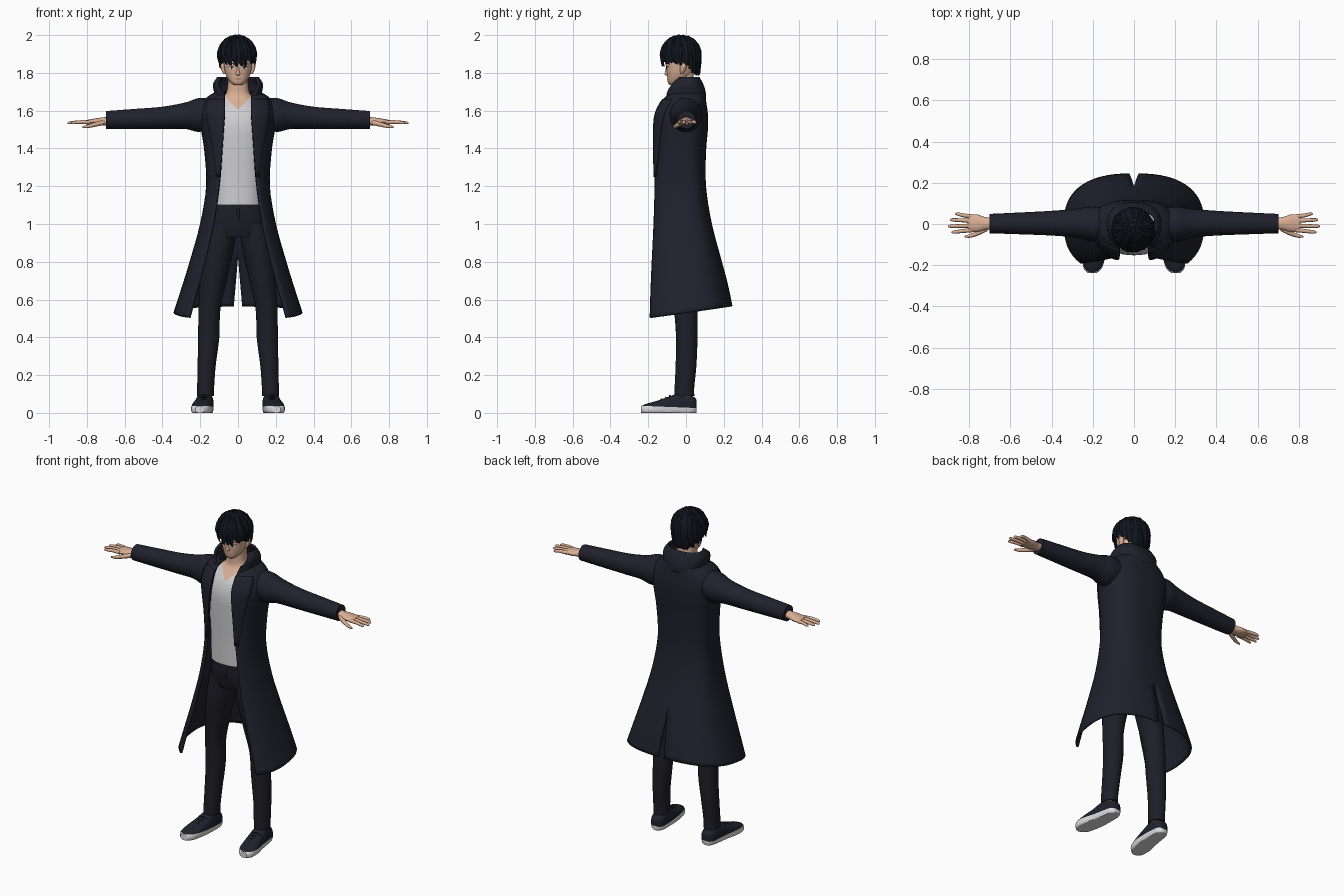
import bpy, bmesh, math, random
from mathutils import Vector
from mathutils.bvhtree import BVHTree

random.seed(4)
if "Cube" in bpy.data.objects:
    bpy.data.objects.remove(bpy.data.objects["Cube"])


def material(name, r, g, b):
    m = bpy.data.materials.new(name)
    m.use_nodes = True
    m.diffuse_color = (r, g, b, 1)
    m.node_tree.nodes["Principled BSDF"].inputs["Base Color"].default_value = (r, g, b, 1)
    return m


COAT = material("navy coat", .014, .015, .025)
TROUSERS = material("dark trousers", .013, .013, .021)
HAIR = material("blue black hair", .006, .008, .014)
SHIRT = material("pale grey shirt", .62, .62, .64)
SKIN = material("skin", .70, .43, .30)
SOLE = material("white rubber", .72, .72, .74)
LIP = material("lip brown", .36, .16, .11)


def spline(rows, k=5):
    """Smooth rows of numbers into a denser list."""
    out = []
    for i in range(len(rows) - 1):
        a, b, c, d = (rows[max(0, min(len(rows) - 1, i + o))] for o in (-1, 0, 1, 2))
        for j in range(k):
            t = j / k
            out.append([.5 * (2 * q + (r - p) * t + (2 * p - 5 * q + 4 * r - s) * t * t
                              + (3 * q - p - 3 * r + s) * t ** 3)
                        for p, q, r, s in zip(a, b, c, d)])
    return out + [list(rows[-1])]


def finish(name, bm, mats, mirror=False, thick=0, angle=45):
    bmesh.ops.recalc_face_normals(bm, faces=bm.faces[:])
    mesh = bpy.data.meshes.new(name)
    bm.to_mesh(mesh)
    bm.free()
    for m in mats:
        mesh.materials.append(m)
    obj = bpy.data.objects.new(name, mesh)
    bpy.context.collection.objects.link(obj)
    bpy.ops.object.select_all(action='DESELECT')
    obj.select_set(True)
    bpy.context.view_layer.objects.active = obj
    bpy.ops.object.shade_smooth_by_angle(angle=math.radians(angle))
    if mirror:
        obj.modifiers.new("mirror", 'MIRROR').merge_threshold = .0005
    if thick:
        s = obj.modifiers.new("thickness", 'SOLIDIFY')
        s.thickness, s.offset = thick, 0
    return obj


def skin_rings(bm, rings, closed=True):
    loops = [[bm.verts.new(p) for p in ring] for ring in rings]
    n = len(loops[0])
    for a, b in zip(loops, loops[1:]):
        for i in range(n if closed else n - 1):
            j = (i + 1) % n
            bm.faces.new((a[i], a[j], b[j], b[i]))
    if closed:
        bm.faces.new(loops[0])
        bm.faces.new(loops[-1])


def power(v, e):
    return math.copysign(abs(v) ** e, v)


def loft(bm, rows, axis='z', n=28, e=1.0, k=5):
    """Rows: position on the axis, two centre values, two radii."""
    rings = []
    for s, c1, c2, r1, r2 in spline(rows, k):
        ring = []
        for i in range(n):
            t = math.tau * i / n
            u = c1 + max(r1, .001) * power(math.cos(t), e)
            v = c2 + max(r2, .001) * power(math.sin(t), e)
            ring.append({'z': (u, v, s), 'x': (s, u, v), 'y': (u, s, v)}[axis])
        rings.append(ring)
    skin_rings(bm, rings)


def part(name, rows, mat, mirror=False, **kw):
    bm = bmesh.new()
    loft(bm, rows, **kw)
    return finish(name, bm, [mat], mirror)


def cut(bm, point, normal):
    bmesh.ops.bisect_plane(bm, geom=bm.verts[:] + bm.edges[:] + bm.faces[:],
                           plane_co=point, plane_no=normal)


def shell(name, rows, mat, reach=lambda z: 1, slit=False, tilt=False, thick=.012, n=22, e=.8):
    """Open garment, rows: height, half width, front edge y, back y, half opening."""
    rings = []
    for z, w, yf, yb, xo in rows:
        start = -math.acos(min(.99, xo / w) ** (1 / e))
        depth = yf / power(math.sin(start), e)
        gap = max(0, .81 - z) * .08 if slit else 0
        lean = .14 * max(0, (1.2 - z) / .67) if tilt else 0
        ring = []
        for i in range(n + 1):
            t = start + (math.pi / 2 - start) * i / n * reach(z)
            x = max(w * power(max(0, math.cos(t)), e), gap)
            if x < 1e-5:
                x = 0
            y = (yb if t > 0 else depth) * power(math.sin(t), e)
            ring.append((x, y, z + lean * y))
        rings.append(ring)
    bm = bmesh.new()
    skin_rings(bm, rings, closed=False)
    return finish(name, bm, [mat], True, thick)


# Long open coat with back slit, lapels and standing collar
coat_rows = spline([(.53, .335, -.188, .24, .255), (.66, .293, -.184, .215, .22),
                    (.8, .25, -.178, .18, .18), (1.0, .195, -.168, .13, .132),
                    (1.2, .163, -.162, .1, .1), (1.38, .172, -.162, .1, .085),
                    (1.5, .19, -.163, .11, .076), (1.58, .198, -.155, .11, .07),
                    (1.64, .182, -.128, .102, .07), (1.675, .15, -.1, .098, .07),
                    (1.7, .1, -.075, .094, .07)], 4)
shell("coat", coat_rows, COAT, slit=True, tilt=True)
lapel_rows = [(z, w + .006, yf - .009, yb, xo) for z, w, yf, yb, xo in coat_rows if 1.22 < z < 1.66]
shell("lapels", lapel_rows, COAT, reach=lambda z: .04 + .5 * (z - 1.22), thick=.006, n=6)
shell("collar", spline([(1.66, .12, -.1, .1, .075), (1.70, .122, -.095, .098, .088),
                        (1.74, .126, -.07, .085, .105), (1.775, .105, -.03, .066, .092)]), COAT)

# Sleeves
part("sleeves", [(.1, 0, 1.59, .07, .07), (.2, 0, 1.578, .085, .09), (.28, .004, 1.573, .07, .07),
                 (.4, .004, 1.562, .06, .059), (.55, .003, 1.556, .053, .053),
                 (.7, .002, 1.551, .047, .047)], COAT, True, axis='x')

# Torso: shirt with a V neckline, continuing into the neck
bm = bmesh.new()
loft(bm, [(1.1, 0, -.025, .135, .118), (1.25, 0, -.03, .135, .115), (1.4, 0, -.03, .142, .12),
          (1.52, 0, -.03, .15, .12), (1.6, 0, -.022, .14, .105), (1.66, 0, -.01, .095, .07),
          (1.7, 0, -.008, .06, .056), (1.8, 0, -.015, .052, .054)], e=.85, n=40)
for side in (-1, 1):
    cut(bm, (0, 0, 1.605), (side, 0, -1))
for f in bm.faces:
    c = f.calc_center_median()
    f.material_index = int(c.z > 1.605 + abs(c.x))
finish("shirt_and_neck", bm, [SHIRT, SKIN])

# Trousers
part("trouser_hips", [(.93, 0, -.01, .12, .09), (.98, 0, -.012, .15, .102),
                      (1.05, 0, -.015, .142, .11), (1.14, 0, -.018, .128, .105)], TROUSERS, e=.85)
part("trouser_legs", [(.09, .172, -.008, .044, .052), (.14, .171, -.008, .045, .052),
                      (.25, .166, 0, .048, .055), (.4, .155, .004, .056, .057),
                      (.55, .151, -.002, .058, .062), (.7, .13, -.01, .07, .075),
                      (.85, .106, -.012, .079, .09), (1.0, .08, -.01, .078, .095)], TROUSERS, True)
part("trouser_fly", [(.99, 0, -.113, .004, .003), (1.04, .002, -.124, .006, .004),
                     (1.1, 0, -.124, .006, .003)], TROUSERS, n=8)

# Ankles and shoes with pale soles
part("ankles", [(.05, .174, -.008, .036, .042), (.13, .172, -.008, .034, .04)], SKIN, True)
bm = bmesh.new()
loft(bm, [(.056, .172, .035, .022, .035), (.035, .172, .038, .04, .05), (-.03, .176, .04, .047, .064),
          (-.09, .182, .032, .05, .054), (-.15, .192, .025, .054, .04), (-.21, .2, .02, .046, .028),
          (-.238, .203, .018, .022, .018)], axis='y', e=.72)
for v in bm.verts:
    v.co.z = max(v.co.z, 0)
cut(bm, (0, 0, .028), (0, .04, 1))
for f in bm.faces:
    c = f.calc_center_median()
    f.material_index = int(c.z - .028 + .04 * c.y < 0)
finish("shoes", bm, [COAT, SOLE], True)
bm = bmesh.new()
for i in range(3):
    y = -.085 - .022 * i
    loft(bm, [(.155 + .003 * i, y, .083 - .008 * i, .004, .003), (.184, y, .091 - .009 * i, .005, .004),
              (.212, y, .081 - .008 * i, .004, .003)], axis='x', n=8, k=3)
finish("shoe_laces", bm, [COAT], True)

# Hands: palm, four fingers and thumb
bm = bmesh.new()
loft(bm, [(.67, .002, 1.545, .028, .024), (.72, .002, 1.543, .031, .021),
          (.76, .004, 1.54, .042, .018), (.805, .005, 1.538, .041, .012)], axis='x', n=16)
for y, tip in ((.036, .868), (.015, .893), (-.008, .902), (-.029, .885)):
    spread = y * 1.35
    loft(bm, [(.785, y, 1.538, .011, .011), (.83, (y + spread) / 2, 1.54, .0095, .01),
              (tip - .012, spread, 1.536, .008, .008), (tip, spread, 1.534, .003, .003)],
         axis='x', n=10, k=3)
loft(bm, [(.71, -.02, 1.537, .014, .014), (.75, -.04, 1.528, .013, .013),
          (.79, -.056, 1.518, .01, .01), (.822, -.062, 1.513, .004, .005)], axis='x', n=10, k=3)
finish("hands", bm, [SKIN], True)

# Head, nose and ears
bm = bmesh.new()
loft(bm, [(1.735, 0, -.068, .018, .018), (1.75, 0, -.056, .04, .04), (1.785, 0, -.036, .063, .064),
          (1.83, 0, -.03, .073, .075), (1.88, 0, -.028, .078, .08), (1.93, 0, -.026, .07, .075),
          (1.965, 0, -.026, .04, .04)], n=36, e=.92)
face = BVHTree.FromBMesh(bm)
finish("head", bm, [SKIN])
part("nose", [(1.786, 0, -.098, .008, .008), (1.794, 0, -.102, .012, .011),
              (1.815, 0, -.1, .007, .009), (1.84, 0, -.099, .006, .006)], SKIN, n=12)
part("ears", [(1.795, .07, -.022, .008, .008), (1.815, .077, -.018, .011, .014),
              (1.84, .08, -.014, .012, .018), (1.853, .078, -.012, .006, .008)], SKIN, True, n=14)


def face_plate(name, columns, mat, mirror=False):
    """Thin detail laid on the face; columns: x, low z, high z."""
    rings = []
    for x, lo, hi in columns:
        ring = []
        for i in range(4):
            z = lo + (hi - lo) * i / 3
            hit = face.ray_cast(Vector((x, -1, z)), Vector((0, 1, 0)))[0]
            ring.append((x, hit.y - .002, z))
        rings.append(ring)
    bm = bmesh.new()
    skin_rings(bm, rings, closed=False)
    return finish(name, bm, [mat], mirror)


face_plate("eye_whites", [(.018, 1.823, 1.827), (.027, 1.819, 1.832), (.038, 1.819, 1.833),
                          (.049, 1.825, 1.83)], SOLE, True)
for o in (face_plate("irises", [(.028, 1.821, 1.831), (.033, 1.818, 1.834), (.038, 1.821, 1.831)], HAIR, True),
          face_plate("lash_lines", [(.016, 1.827, 1.829), (.03, 1.832, 1.837), (.051, 1.829, 1.834)], HAIR, True)):
    o.location.y = -.001
face_plate("eyebrows", [(.013, 1.842, 1.846), (.035, 1.848, 1.854), (.056, 1.845, 1.848)], HAIR, True)
face_plate("mouth", [(-.02, 1.767, 1.769), (0, 1.765, 1.769), (.02, 1.767, 1.769)], LIP)

# Hair: a cap under layered, swirling locks
bm = bmesh.new()
loft(bm, [(1.785, 0, -.028, .08, .086), (1.83, 0, -.028, .09, .096), (1.89, 0, -.028, .095, .1),
          (1.94, 0, -.028, .083, .087), (1.972, 0, -.025, .052, .055), (1.985, 0, -.025, .015, .015)])
exposed = [f for f in bm.faces
           if f.calc_center_median().z < 1.87 - 1.2 * max(0, f.calc_center_median().y + .02)]
bmesh.ops.delete(bm, geom=exposed, context='FACES')
finish("hair_cap", bm, [HAIR])

bm = bmesh.new()
crown = Vector((-.004, -.028, 1.892))
for layer in range(3):
    for i in range(22):
        az = math.tau * (i + layer / 3 + random.uniform(-.25, .25)) / 22
        swell = random.uniform(1, 1.05)
        end = 1.842 - .062 * max(0, math.sin(az)) + .022 * layer + random.uniform(-.012, .012)
        swirl = random.uniform(.1, .4)
        rings = []
        for s in range(9):
            t = s / 8
            p = .12 + .2 * layer + (math.pi - .12 - .2 * layer) * t
            c = math.cos(p)
            r = (math.sin(p) if c > 0 else 1 - .05 * c * c) * swell
            a = az + swirl * (t - .6)
            out = Vector((math.cos(a), math.sin(a), 0))
            mid = crown + Vector((.097 * r * out.x, .102 * r * out.y,
                                  c * (.1 * swell if c > 0 else crown.z - end)))
            side = Vector((-out.y, out.x, 0)) * (.019 * (1 - t ** 3) + .0008)
            lift = (out * math.sin(min(p, 1.57)) + Vector((0, 0, max(c, 0)))) * (.007 * (1 - t * t) + .0008)
            rings.append((mid + side, mid + lift, mid - side, mid - lift))
        skin_rings(bm, rings)
finish("hair_locks", bm, [HAIR], angle=30)
